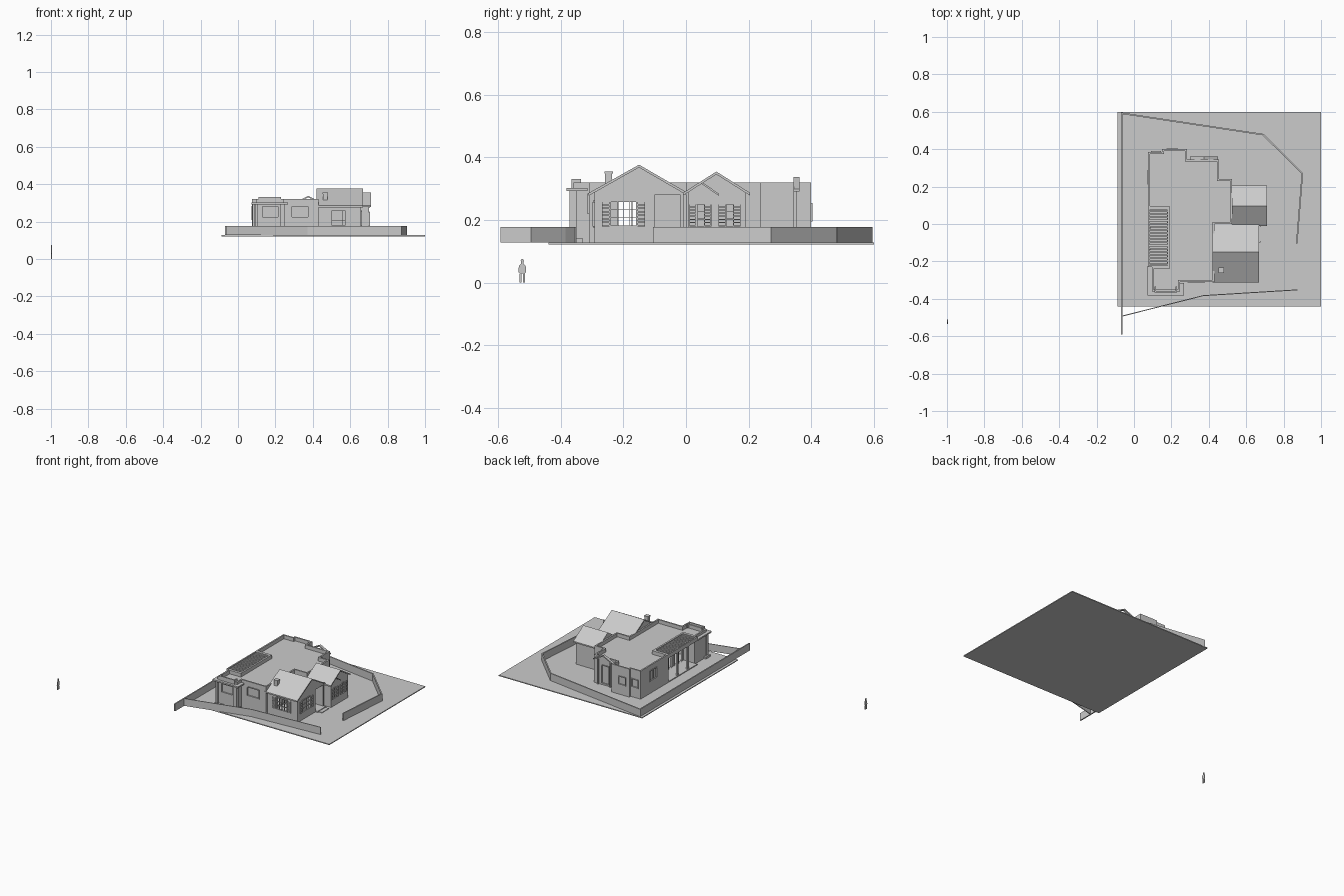
import bpy, bmesh
from mathutils import Vector

if "Cube" in bpy.data.objects:
    bpy.data.objects.remove(bpy.data.objects["Cube"])

G = 0.128      # ground level
TOP = 0.32     # parapet level

def obj_from(bm, name):
    bmesh.ops.recalc_face_normals(bm, faces=bm.faces)
    me = bpy.data.meshes.new(name)
    bm.to_mesh(me)
    bm.free()
    ob = bpy.data.objects.new(name, me)
    bpy.context.collection.objects.link(ob)
    return ob

def boxes(name, items):
    """One object from boxes given as (x0, x1, y0, y1, z0, z1)."""
    bm = bmesh.new()
    for x0, x1, y0, y1, z0, z1 in items:
        vs = bmesh.ops.create_cube(bm, size=1)['verts']
        for v in vs:
            v.co = Vector(((x0 + x1) / 2 + v.co.x * (x1 - x0),
                           (y0 + y1) / 2 + v.co.y * (y1 - y0),
                           (z0 + z1) / 2 + v.co.z * (z1 - z0)))
    return obj_from(bm, name)

def prism(name, pts, vec):
    """Extrude a planar polygon of 3D points along vec."""
    bm = bmesh.new()
    f = bm.faces.new([bm.verts.new(p) for p in pts])
    r = bmesh.ops.extrude_face_region(bm, geom=[f])
    bmesh.ops.translate(bm, vec=vec, verts=[v for v in r['geom'] if isinstance(v, bmesh.types.BMVert)])
    return obj_from(bm, name)

def ribbon(name, pts, z0, z1, thick, offset, closed=False):
    """Upright wall of constant thickness along a path."""
    bm = bmesh.new()
    lo = [bm.verts.new((x, y, z0)) for x, y in pts]
    hi = [bm.verts.new((x, y, z1)) for x, y in pts]
    n = len(pts)
    for i in range(n if closed else n - 1):
        j = (i + 1) % n
        bm.faces.new((lo[i], lo[j], hi[j], hi[i]))
    me = bpy.data.meshes.new(name)
    bm.to_mesh(me)
    bm.free()
    ob = bpy.data.objects.new(name, me)
    bpy.context.collection.objects.link(ob)
    m = ob.modifiers.new('thick', 'SOLIDIFY')
    m.thickness, m.offset, m.use_even_offset = thick, offset, True
    return ob

def cut(ob, items):
    c = boxes('cutter', items)
    c.hide_render = True
    m = ob.modifiers.new('openings', 'BOOLEAN')
    m.operation, m.object, m.solver = 'DIFFERENCE', c, 'EXACT'
    bpy.context.view_layer.objects.active = ob
    for mod in list(ob.modifiers):
        bpy.ops.object.modifier_apply(modifier=mod.name)
    bpy.data.objects.remove(c)

def on_wall(axis, p0, p1, a0, a1, z0, z1):
    """Box on a wall: p is along the wall normal, a along the wall."""
    p0, p1 = min(p0, p1), max(p0, p1)
    return (p0, p1, a0, a1, z0, z1) if axis == 'x' else (a0, a1, p0, p1, z0, z1)

def frame(name, axis, p, out, a0, a1, z0, z1, cols=2, rows=2, glass=False, t=0.005):
    q = p + out * 0.004
    r = p - out * 0.006
    B = lambda *k: on_wall(axis, r, q, *k)
    it = [B(a0 - t, a1 + t, z1, z1 + t), B(a0 - t, a1 + t, z0 - t, z0),
          B(a0 - t, a0, z0, z1), B(a1, a1 + t, z0, z1)]
    for i in range(1, cols):
        a = a0 + (a1 - a0) * i / cols
        it.append(B(a - .001, a + .001, z0, z1))
    for i in range(1, rows):
        z = z0 + (z1 - z0) * i / rows
        it.append(B(a0, a1, z - .001, z + .001))
    boxes(name, it)
    if glass:
        boxes(name + '_pane', [on_wall(axis, p - out * .007, p - out * .005, a0, a1, z0, z1)])

def shutter(axis, p, out, a0, a1, z0, z1, n=7):
    q = p + out * 0.006
    it = [on_wall(axis, p, q, a0, a0 + .002, z0, z1), on_wall(axis, p, q, a1 - .002, a1, z0, z1)]
    for i in range(n):
        z = z0 + (z1 - z0) * i / n
        it.append(on_wall(axis, p, q, a0, a1, z, z + .004))
    boxes('shutter', it)

# plot and boundary walls
boxes('ground', [(-.087, 1, -.44, .6, .122, G)])
ribbon('fence_left', [(-.066, -.592), (-.066, .595)], G, .178, .008, 0)
ribbon('fence_back', [(-.066, .592), (.69, .478), (.9, .27), (.87, -.105)], G, .178, .008, 0)
ribbon('fence_front', [(-.066, -.493), (.37, -.383), (.875, -.352)], G, .178, .005, 0)

# main house shell with parapet, and its flat roof
plan = [(.095, -.36), (.245, -.36), (.245, -.31), (.43, -.31), (.43, 0), (.525, 0), (.525, .24),
        (.455, .24), (.455, .345), (.283, .345), (.283, .4), (.15, .4), (.15, .385),
        (.075, .385), (.075, .085), (.18, .085), (.18, -.23), (.095, -.23)]
walls = ribbon('house_walls', plan, G, TOP, .01, -1, True)
cut(walls, [
    (.13, .215, -.39, -.34, .225, .28), (.29, .375, -.33, -.29, .225, .28),
    (.41, .45, -.26, -.14, .14, .27),
    (.16, .20, -.215, -.13, .135, .265), (.16, .20, -.10, -.03, .135, .265),
    (.16, .20, .0, .06, .135, .265),
    (.06, .10, .215, .285, .215, .28),
    (.095, .14, .365, .41, .2, .25), (.18, .23, .38, .42, .2, .25),
    (.345, .395, .32, .36, .14, .26)])
prism('flat_roof', [(x, y, .288) for x, y in plan], (0, 0, .007))
frame('front_window', 'y', -.36, -1, .13, .215, .225, .28, 1, 1, True, .01)
frame('front_window', 'y', -.31, -1, .29, .375, .225, .28, 1, 1, True)
frame('side_window', 'x', .075, -1, .215, .285, .215, .28, 2, 1, True)
frame('back_window', 'y', .385, 1, .095, .14, .2, .25, 1, 1, True)
frame('back_window', 'y', .4, 1, .18, .23, .2, .25, 1, 1, True)
frame('back_door', 'y', .345, 1, .345, .395, .14, .26, 1, 1, True)
for a0, a1 in ((-.215, -.13), (-.10, -.03), (.0, .06)):
    frame('terrace_door', 'x', .18, -1, a0, a1, .135, .265, 2, 1)

# front corner block: ledge, raised parapet and pilasters
ribbon('corner_ledge', [(.095, -.225), (.095, -.36), (.245, -.36), (.245, -.315)], .293, .303, .022, 1)
ribbon('corner_parapet', [(.11, -.335), (.11, -.365), (.23, -.365), (.23, -.335)], .3, .332, .008, -1)
boxes('pilasters', [(.09, .103, -.372, -.35, G, .295), (.227, .25, -.372, -.35, G, .295)])
boxes('corner_plinth', [(.08, .255, -.378, -.33, G, .142)])

# pergola over the side terrace
ribbon('pergola_frame', [(.075, .085), (.075, -.23), (.187, -.23), (.187, .085)], .293, TOP, .009, -1, True)
boxes('pergola_slats', [(.08, .178, y - .0045, y + .0045, .3, .314)
                        for y in [-.215 + i * .0167 for i in range(18)]])
boxes('pergola_posts', [(.077, .089, y, y + .012, G, .295) for y in (-.14, -.03)])
boxes('terrace_floor', [(.075, .18, -.23, .085, G, .134)])

def gable_wing(name, x0, x1, y0, y1, ridge_y, ridge_z, eave, roof, openings):
    """Hollow wing with gable ends and two roof slopes; eave = (y, z) pairs."""
    rx0, rx1 = roof
    (ya, za), (yb, zb) = eave
    sa, sb = (ridge_z - za) / (ridge_y - ya), (ridge_z - zb) / (ridge_y - yb)
    t = .009
    h0, h1 = za + sa * (y0 - ya) - t, zb + sb * (y1 - yb) - t
    def gable(x, z):
        return [(x, y0, z), (x, y1, z), (x, y1, h1), (x, ridge_y, ridge_z - t), (x, y0, h0)]
    front = prism(name + '_gable', gable(x1 - .01, G), (.01, 0, 0))
    prism(name + '_rear_gable', gable(x0, .285), (.008, 0, 0))
    sides = boxes(name + '_side_walls', [(x0, x1 - .01, y0, y0 + .01, G, h0),
                                         (x0, x1 - .01, y1 - .01, y1, G, h1)])
    cut(front, openings[0])
    if openings[1]:
        cut(sides, openings[1])
    prism(name + '_roof', [(rx0, ya, za), (rx0, ridge_y, ridge_z), (rx0, yb, zb),
                           (rx0, yb, zb - t), (rx0, ridge_y, ridge_z - t), (rx0, ya, za - t)],
          (rx1 - rx0, 0, 0))

# large gable wing with entrance porch
gable_wing('large_wing', .43, .657, -.293, -.008, -.15, .377, ((-.312, .286), (0, .29)), (.42, .668),
           ([(.63, .68, -.24, -.16, .182, .258), (.63, .68, -.1, -.018, .12, .28)],
            [(.5, .575, -.31, -.275, .182, .258)]))
frame('gable_window', 'x', .657, 1, -.24, -.16, .182, .258, 4, 3)
frame('wing_window', 'y', -.293, -1, .5, .575, .182, .258, 4, 3)
for a in (-.268, -.155):
    shutter('x', .657, 1, a, a + .024, .18, .258)
for a in (.468, .583):
    shutter('y', -.293, -1, a, a + .024, .18, .258)
boxes('porch_walls', [(.56, .566, -.1, -.018, G, .285), (.56, .647, -.106, -.1, G, .285)])
boxes('porch_steps', [(.56, .675, -.1, -.012, G, .137), (.675, .7, -.09, -.015, G, .132)])

# small gable wing
gable_wing('small_wing', .525, .7, .008, .192, .097, .355, ((-.01, .287), (.205, .287)), (.525, .711),
           ([(.68, .72, .037, .057, .18, .25), (.68, .72, .13, .15, .18, .25)], []))
for a in (.037, .13):
    frame('small_wing_window', 'x', .7, 1, a, a + .02, .18, .25, 1, 3, True, .003)
    for b in (a - .026, a + .022):
        shutter('x', .7, 1, b, b + .022, .18, .25)
prism('gable_brace', [(.7, .05, .322), (.7, .106, .284), (.7, .106, .277), (.7, .05, .315)], (.006, 0, 0))

# chimney and the small gabled hood at the back
boxes('chimney', [(.455, .479, -.258, -.236, .3, .352), (.452, .482, -.261, -.233, .349, .356)])
prism('back_hood', [(.3, .344, .3), (.375, .344, .338), (.45, .344, .3), (.45, .344, .292),
                    (.375, .344, .33), (.3, .344, .292)], (0, .018, 0))
boxes('hood_brackets', [(x, x + .008, .344, .355, G, .3) for x in (.325, .418)])

# flat standing figure for scale
half = [(.002, .03), (.003, 0), (.009, 0), (.008, .03), (.012, .033), (.011, .054),
        (.004, .061), (.005, .071), (.002, .076)]
sil = half + [(-w, z) for w, z in reversed(half)]
prism('scale_figure', [(-1, -.523 + w, z) for w, z in sil], (.005, 0, 0))
